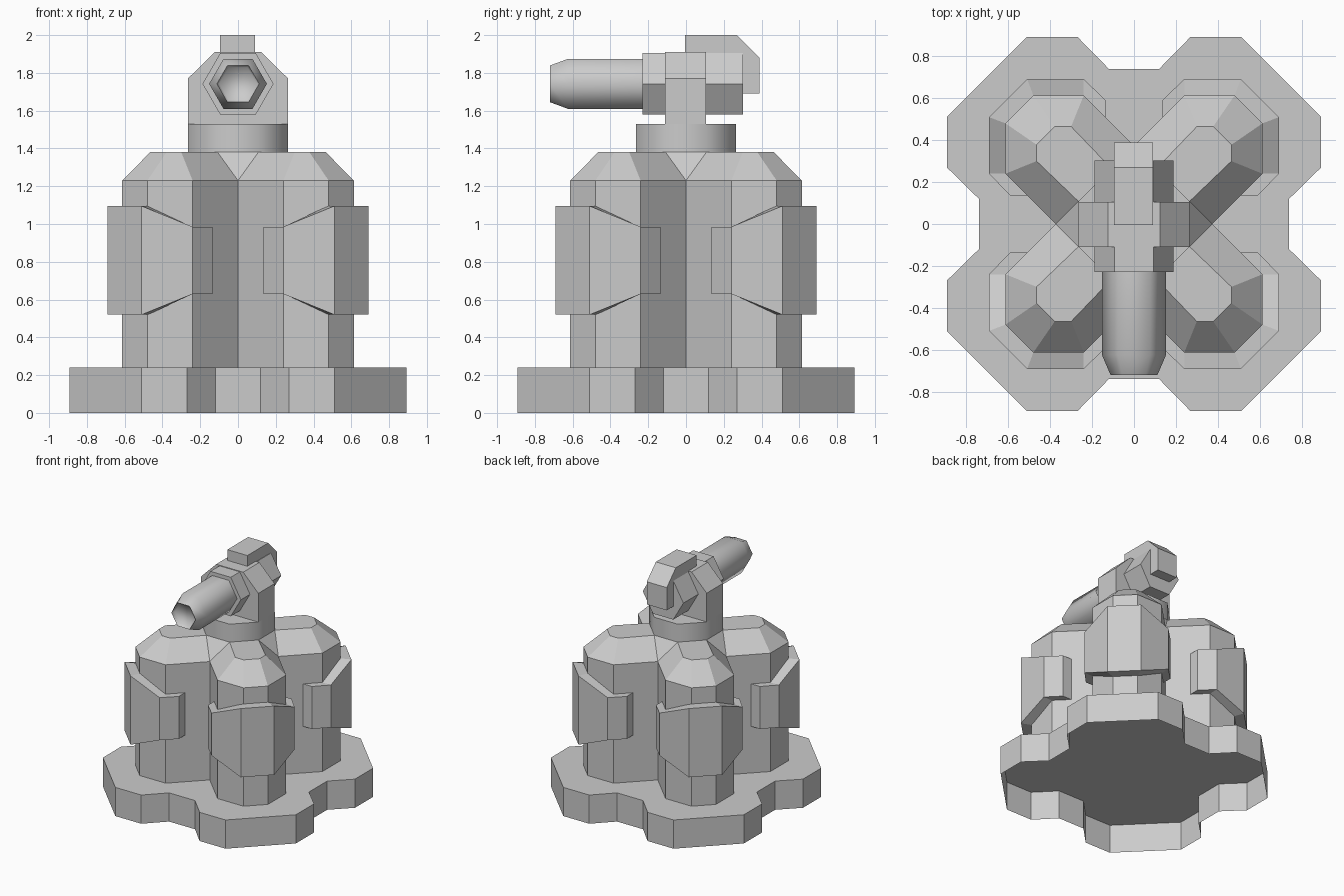
import bpy, bmesh, math

if "Cube" in bpy.data.objects:
    bpy.data.objects.remove(bpy.data.objects["Cube"])


def loft(name, rings, smooth=None, open_start=False):
    """Skin matching closed rings of points; cap the ends unless left open."""
    bm = bmesh.new()
    vs = [[bm.verts.new(p) for p in ring] for ring in rings]
    n = len(vs[0])
    for a, b in zip(vs, vs[1:]):
        for i in range(n):
            j = (i + 1) % n
            bm.faces.new((a[i], a[j], b[j], b[i]))
    if not open_start:
        bm.faces.new(vs[0][::-1])
    bm.faces.new(vs[-1])
    bmesh.ops.remove_doubles(bm, verts=bm.verts, dist=0.0005)
    bmesh.ops.recalc_face_normals(bm, faces=bm.faces)
    me = bpy.data.meshes.new(name)
    bm.to_mesh(me)
    bm.free()
    ob = bpy.data.objects.new(name, me)
    bpy.context.collection.objects.link(ob)
    if smooth:
        bpy.context.view_layer.objects.active = ob
        ob.select_set(True)
        bpy.ops.object.shade_smooth_by_angle(angle=math.radians(smooth))
        ob.select_set(False)
    return ob


def four_fold(quarter, z):
    """Repeat a quarter outline around z."""
    pts = list(quarter)
    out = []
    for _ in range(4):
        out += [(x, y, z) for x, y in pts]
        pts = [(-y, x) for x, y in pts]
    return out


def hex_y(radius, y, z=1.742):
    return [(radius * math.cos(math.tau * i / 6), y,
             z + radius * math.sin(math.tau * i / 6)) for i in range(6)]


# Lobed ground plate, hollow underneath
plate = [(0.74, 0.12), (0.893, 0.27), (0.893, 0.51),
         (0.51, 0.893), (0.27, 0.893), (0.12, 0.74)]
loft("base_plate", [four_fold(plate, 0), four_fold(plate, 0.24)], open_start=True)

# Four-lobed tower body with a sloped top
wall = [(0.373, 0), (0.613, 0.24), (0.613, 0.48), (0.48, 0.613), (0.24, 0.613), (0, 0.373)]
roof = [(0.265, 0.108), (0.465, 0.30), (0.465, 0.378),
        (0.378, 0.465), (0.30, 0.465), (0.108, 0.265)]
loft("tower_body", [four_fold(wall, 0.24), four_fold(wall, 1.23), four_fold(roof, 1.38)],
     open_start=True)

# Armour panels wrapped around each lobe: outer xy, inner xy, low z, high z
half = [((0.135, 0.59), (0.135, 0.49), 0.63, 0.985),
        ((0.24, 0.692), (0.24, 0.60), 0.63, 0.985),
        ((0.51, 0.692), (0.475, 0.60), 0.52, 1.095)]
sections = half + [(o[::-1], i[::-1], a, b) for o, i, a, b in reversed(half)]
for k in range(4):
    c, s = round(math.cos(k * math.pi / 2)), round(math.sin(k * math.pi / 2))
    rings = []
    for o, i, lo, hi in sections:
        ring = [(*o, lo), (*i, lo), (*i, hi), (*o, hi)]
        rings.append([(c * x - s * y, s * x + c * y, z) for x, y, z in ring])
    loft(f"armour_panel_{k + 1}", rings)

# Eight-sided turret ring, flush with the yoke
ring = [(0.265, -0.108), (0.265, 0.108)]
loft("turret_ring", [four_fold(ring, 1.38), four_fold(ring, 1.53)], 50, open_start=True)

# Yoke
yoke = [(-0.265, 1.53), (0.265, 1.53), (0.265, 1.77),
        (0.125, 1.91), (-0.125, 1.91), (-0.265, 1.77)]
loft("turret_yoke", [[(x, y, z) for x, z in yoke] for y in (-0.11, 0.105)])

# Hexagonal breech and smooth-shaded barrel with a shallow muzzle recess
loft("gun_breech", [hex_y(0.188, -0.23), hex_y(0.188, 0.303)])
loft("gun_barrel", [hex_y(0.153, -0.23), hex_y(0.153, -0.625),
                    hex_y(0.112, -0.72), hex_y(0.1, -0.69)], 75, open_start=True)

# Hooked block over the back of the gun
block = [(-0.005, 1.85), (-0.005, 2.0), (0.27, 2.0),
         (0.39, 1.88), (0.39, 1.69), (0.25, 1.69), (0.25, 1.85)]
loft("rear_block", [[(x, y, z) for y, z in block] for x in (-0.095, 0.09)])
